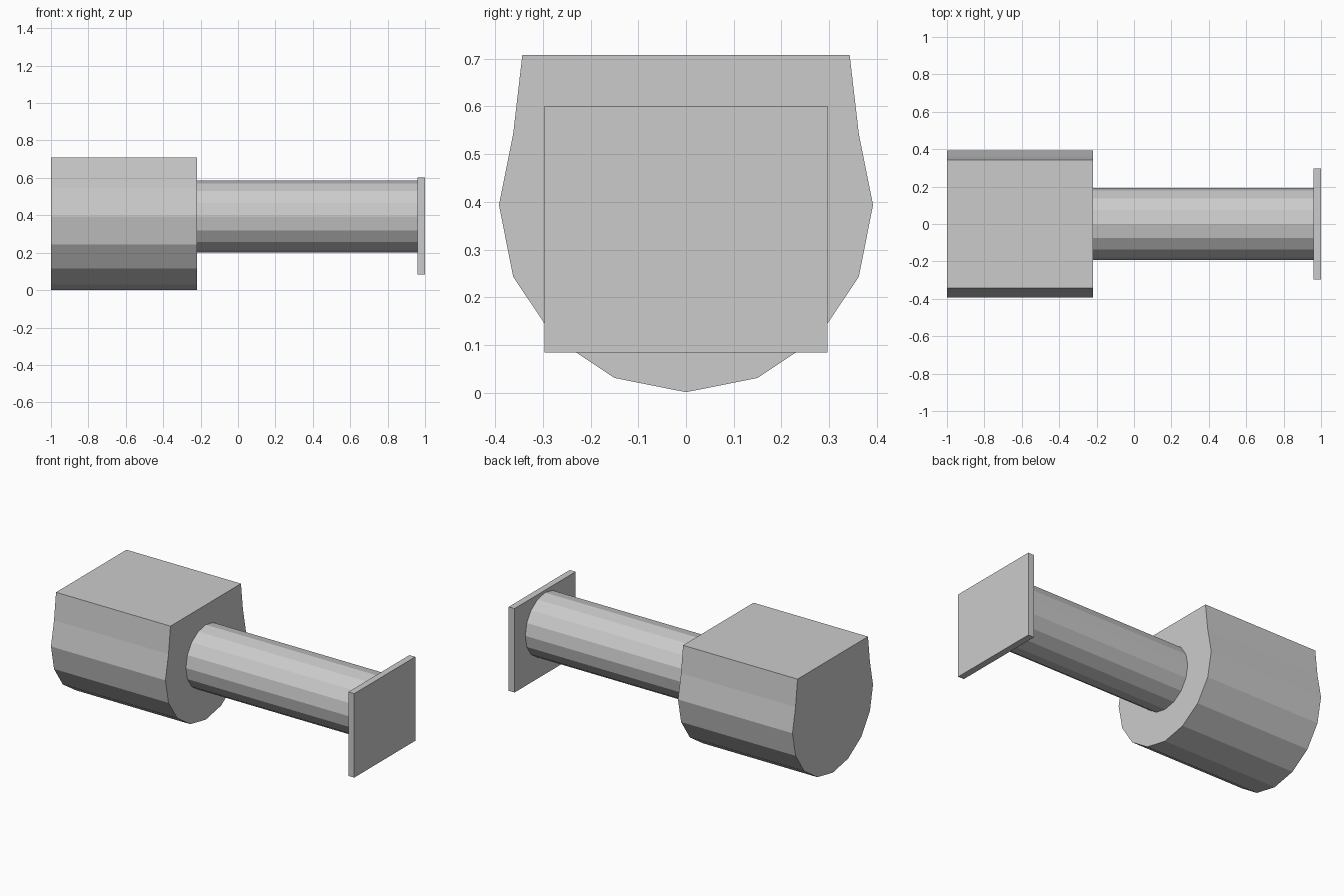
import bpy
import math

if "Cube" in bpy.data.objects:
    bpy.data.objects.remove(bpy.data.objects["Cube"])

AXIS_Z = 0.393


def extrude_x(name, profile, x0, x1):
    """Closed prism along x from a counter-clockwise (y, z) profile."""
    n = len(profile)
    verts = [(x, y, z) for x in (x0, x1) for y, z in profile]
    faces = [(i, (i + 1) % n, (i + 1) % n + n, i + n)[::-1] for i in range(n)]
    faces = [f[::-1] for f in faces]
    faces += [tuple(reversed(range(n))), tuple(range(n, 2 * n))]
    mesh = bpy.data.meshes.new(name)
    mesh.from_pydata(verts, [], [f if len(f) > 4 else f[::-1] for f in faces])
    mesh.validate()
    obj = bpy.data.objects.new(name, mesh)
    bpy.context.collection.objects.link(obj)
    # consistent outward normals
    import bmesh
    bm = bmesh.new()
    bm.from_mesh(mesh)
    bmesh.ops.recalc_face_normals(bm, faces=bm.faces)
    bm.to_mesh(mesh)
    bm.free()
    return obj


def arc(radius, first, last):
    """Points of a 16-sided circle, by step number."""
    step = math.tau / 16
    return [(radius * math.cos(i * step), AXIS_Z + radius * math.sin(i * step))
            for i in range(first, last + 1)]


# Housing: rounded underside, flat top
extrude_x("housing", arc(0.392, -9, 1) + [(0.343, 0.708), (-0.343, 0.708)], -1.0, -0.22)

# Round shaft
extrude_x("shaft", arc(0.193, 0, 15), -0.22, 0.96)

# Thin rectangular end plate
extrude_x("end_plate", [(-0.297, 0.084), (0.297, 0.084), (0.297, 0.601), (-0.297, 0.601)],
          0.96, 1.0)
